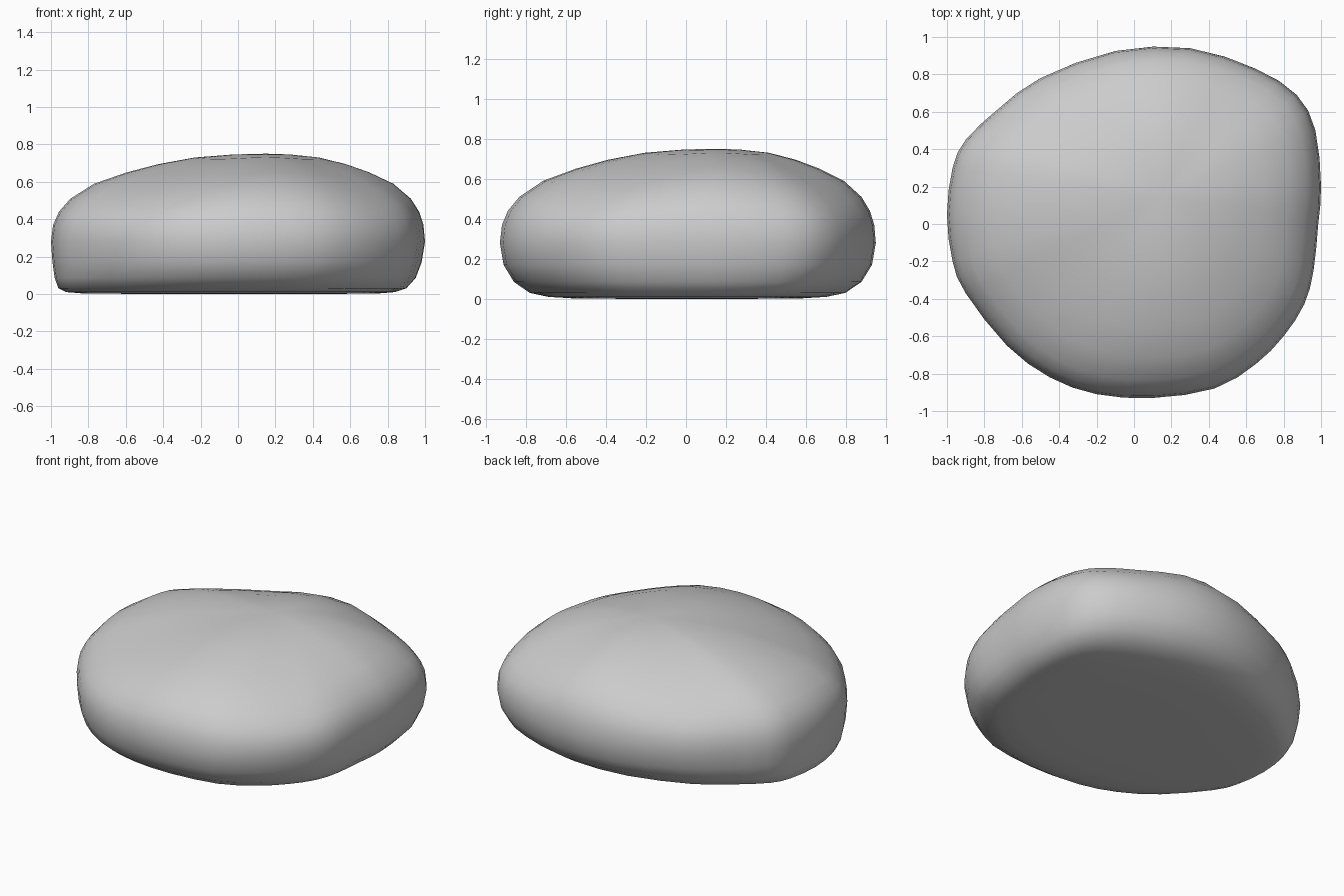
import bpy, bmesh, math
from mathutils import Vector

if "Cube" in bpy.data.objects:
    bpy.data.objects.remove(bpy.data.objects["Cube"])

# Widest outline of the stone, seen from above
OUTLINE = [(1, .2), (.97, .5), (.87, .69), (.65, .83), (.3, .94), (-.1, .925),
           (-.5, .78), (-.72, .62), (-.9, .45), (-.97, .3), (-1, .05),
           (-.97, -.2), (-.9, -.37), (-.68, -.65), (-.45, -.82), (-.2, -.91),
           (.1, -.93), (.43, -.88), (.65, -.75), (.8, -.6), (.91, -.43),
           (.96, -.25), (.985, 0)]
# Underside rings: x scale, y scale, x shift, z
BOTTOM = [(.4, .3, 0, 0), (.78, .6, -.04, .002), (.88, .74, -.04, .01),
          (.93, .84, -.03, .03), (.965, .925, -.015, .085), (.987, .98, -.005, .17)]
# Dome rings: scale about the summit, z
TOP = [(1, .28), (.99, .37), (.963, .44), (.91, .51), (.8, .59), (.65, .65),
       (.5, .695), (.33, .73), (.15, .746)]
SUMMIT = Vector((.15, .15))


def smooth_loop(pts, steps=2):
    """Closed Catmull-Rom curve through the points."""
    p = [Vector(q) for q in pts]
    n, out = len(p), []
    for i in range(n):
        a, b, c, d = p[i - 1], p[i], p[(i + 1) % n], p[(i + 2) % n]
        for k in range(steps):
            t = k / steps
            out.append(.5 * (2 * b + (c - a) * t + (2 * a - 5 * b + 4 * c - d) * t**2
                             + (3 * b - a - 3 * c + d) * t**3))
    return out


loop = smooth_loop(OUTLINE)
rings = [[(p.x * sx + dx, p.y * sy, z) for p in loop] for sx, sy, dx, z in BOTTOM]
for s, z in TOP:
    ring = []
    for p in loop:
        d = p - SUMMIT
        # Shoulders drop slightly towards the diagonals
        drop = .2 * s * s * math.sin(2 * math.atan2(d.y, d.x)) ** 2
        q = SUMMIT + d * s
        ring.append((q.x, q.y, z - max(z - .3, 0) * drop))
    rings.append(ring)

# Stone: loft the rings and close both ends
bm = bmesh.new()
vr = [[bm.verts.new(c) for c in r] for r in rings]
n = len(loop)
for lo, hi in zip(vr, vr[1:]):
    for i in range(n):
        j = (i + 1) % n
        bm.faces.new((lo[i], lo[j], hi[j], hi[i]))
base, peak = bm.verts.new((0, 0, 0)), bm.verts.new((*SUMMIT, .75))
for i in range(n):
    j = (i + 1) % n
    bm.faces.new((base, vr[0][j], vr[0][i]))
    bm.faces.new((peak, vr[-1][i], vr[-1][j]))
bmesh.ops.recalc_face_normals(bm, faces=bm.faces)
for f in bm.faces:
    f.smooth = True
mesh = bpy.data.meshes.new("stone")
bm.to_mesh(mesh)
bm.free()
bpy.context.collection.objects.link(bpy.data.objects.new("stone", mesh))
